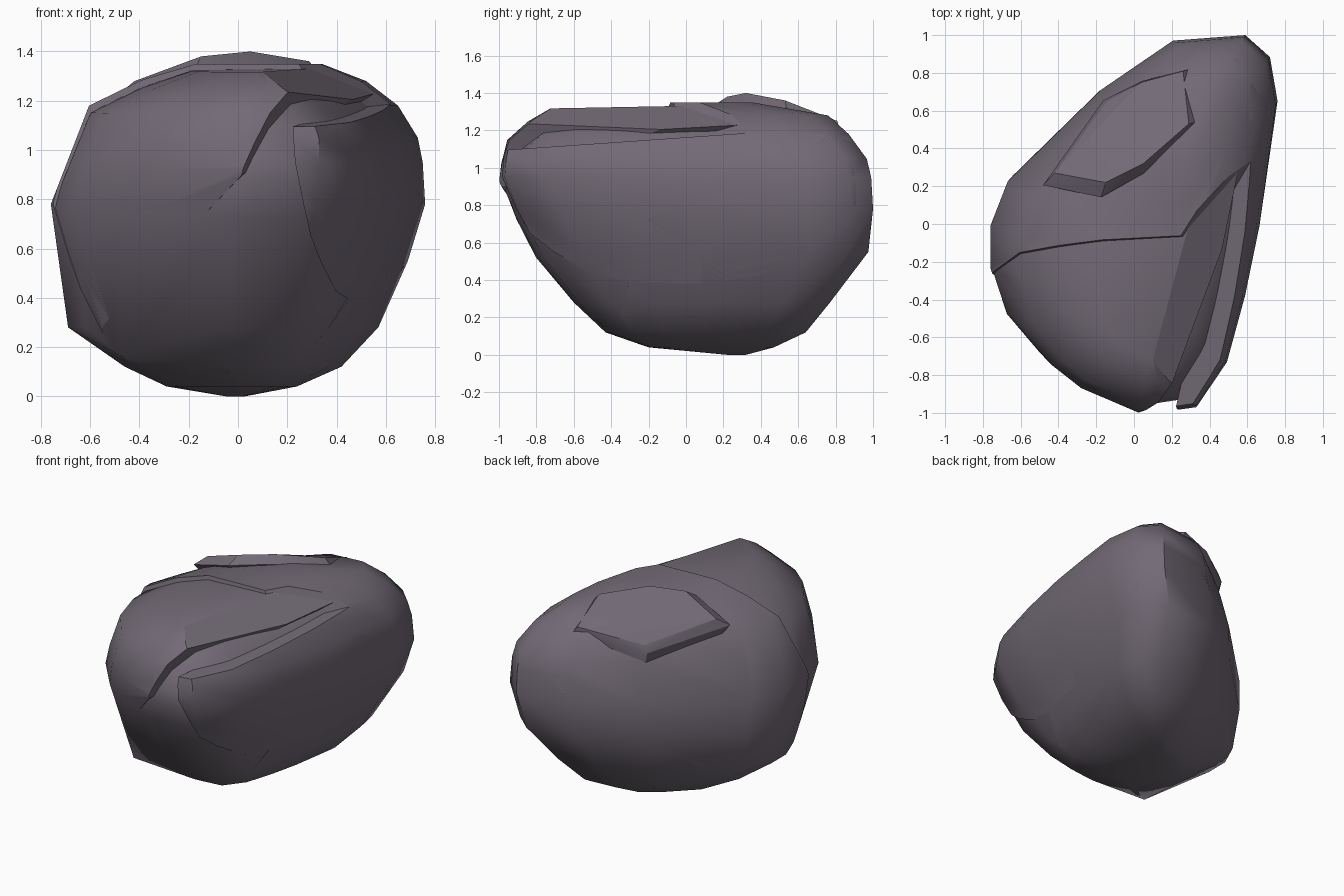
import bpy, bmesh, math
from mathutils import Vector as V

if "Cube" in bpy.data.objects:
    bpy.data.objects.remove(bpy.data.objects["Cube"])

stone = bpy.data.materials.new("purple grey stone")
stone.diffuse_color = (0.17, 0.145, 0.18, 1)
stone.use_nodes = True
stone.node_tree.nodes["Principled BSDF"].inputs["Base Color"].default_value = stone.diffuse_color

# Plan outline of the boulder (x, y)
OUTLINE = [(-.02, -1), (.08, -.99), (.31, -.96), (.48, -.72), (.58, -.37), (.66, 0),
           (.75, .64), (.71, .88), (.58, 1), (.2, .97), (-.18, .70), (-.67, .2),
           (-.76, -.04), (-.76, -.27), (-.68, -.53), (-.5, -.75), (-.34, -.87)]
# Height, then the x range and y range of the outline at that height
LEVELS = [(0, -.05, .03, .22, .32), (.04, -.29, .24, -.2, .47), (.12, -.46, .42, -.43, .64),
          (.28, -.69, .57, -.6, .77), (.55, -.725, .69, -.82, .975), (.78, -.76, .76, -.94, 1),
          (.95, -.69, .75, -1.01, .99), (1.05, -.65, .73, -1, .965), (1.18, -.605, .65, -.97, .87),
          (1.28, -.40, .52, -.86, .76), (1.35, -.2, .34, -.74, .35)]


def lerp(a, b, t):
    return a + (b - a) * t


def sink(points, direction, amount):
    """Lower the side of the rock that faces the given direction."""
    d = V(direction).normalized()
    centre = V((0, 0, .7))
    return [p - d * amount * max(0, d.dot(p - centre)) for p in points]


def convex(bm, points):
    bm.clear()
    for p in points:
        bm.verts.new(p)
    bmesh.ops.remove_doubles(bm, verts=list(bm.verts), dist=.002)
    bmesh.ops.convex_hull(bm, input=list(bm.verts))
    junk = [v for v in bm.verts if not v.link_faces]
    bmesh.ops.delete(bm, geom=junk, context='VERTS')


def rock_piece(name, points, cuts=(), smooth_angle=45):
    """Convex stone, broken off along flat planes given as (point, outward normal)."""
    bm = bmesh.new()
    convex(bm, points)
    for co, no in cuts:
        bmesh.ops.bisect_plane(bm, geom=list(bm.verts) + list(bm.edges) + list(bm.faces),
                               plane_co=co, plane_no=no, clear_outer=True)
        convex(bm, [v.co.copy() for v in bm.verts])
    bmesh.ops.recalc_face_normals(bm, faces=list(bm.faces))
    # Broken faces get crisp borders, the weathered skin stays smooth
    planes = [(V(c), V(n).normalized()) for c, n in cuts]

    def cut_id(f):
        for i, (c, n) in enumerate(planes):
            if all(abs(n.dot(v.co - c)) < .003 for v in f.verts):
                return i
        return -1
    for f in bm.faces:
        f.smooth = True
    for e in bm.edges:
        if len(e.link_faces) == 2:
            a, b = e.link_faces
            e.smooth = cut_id(a) == cut_id(b) and e.calc_face_angle(0) < math.radians(smooth_angle)
    mesh = bpy.data.meshes.new(name)
    bm.to_mesh(mesh)
    bm.free()
    mesh.materials.append(stone)
    ob = bpy.data.objects.new(name, mesh)
    bpy.context.collection.objects.link(ob)
    return ob


# Full skin of the boulder and two lowered versions of it
full = [V((lerp(x0, x1, (x + .76) / 1.51), lerp(y0, y1, (y + 1) / 2), z))
        for z, x0, x1, y0, y1 in LEVELS for x, y in OUTLINE]
full.append(V((-.47, -.46, .16)))  # fuller lower front left corner
front_skin = sink(full, (-.3, -.4, .87), .045)
core_skin = sink(front_skin, (.45, -.5, .74), .1)

# Core, seen in the channel between the ledges
rock_piece("boulder_core", core_skin)

# Upper left block with the long bent crack along its right side
rock_piece("front_left_block", front_skin,
           [((.3, .02, 1.33), (.5, -.15, .85)), ((.1, -.95, 1.08), (.9, -.35, -.35)),
            ((-.03, -.95, .85), (.68, -.1, -.72))])

# Back block, one step higher
rock_piece("back_block", full,
           [((0, -.08, 1.33), (.05, -.96, .25)), ((.3, .02, 1.35), (.7, -.45, .5))])

# Right slab with a flat ledge on top
rock_piece("right_slab", full,
           [((.3, -.9, 1.1), (0, -.07, 1)), ((.24, -.93, 1), (-.85, .2, -.08))])

# Raised plate on the sloping back shoulder
PLATE = [(-.42, .27, 1.28), (-.15, .22, 1.38), (.05, .32, 1.4), (.29, .53, 1.36),
         (.26, .81, 1.25), (.04, .75, 1.22), (-.14, .65, 1.17)]
shell = []
for x, y, z in PLATE:
    shell.append(V((x, y, z)))
    bx, by = lerp(.02, x, 1.14), lerp(.5, y, 1.28 if y < .6 else 1.03)
    shell.append(V((bx, by, z - .05)))
    shell.append(V((lerp(.02, x, .9), lerp(.5, y, .9), z - .2)))
rock_piece("back_plate", shell, smooth_angle=20)
